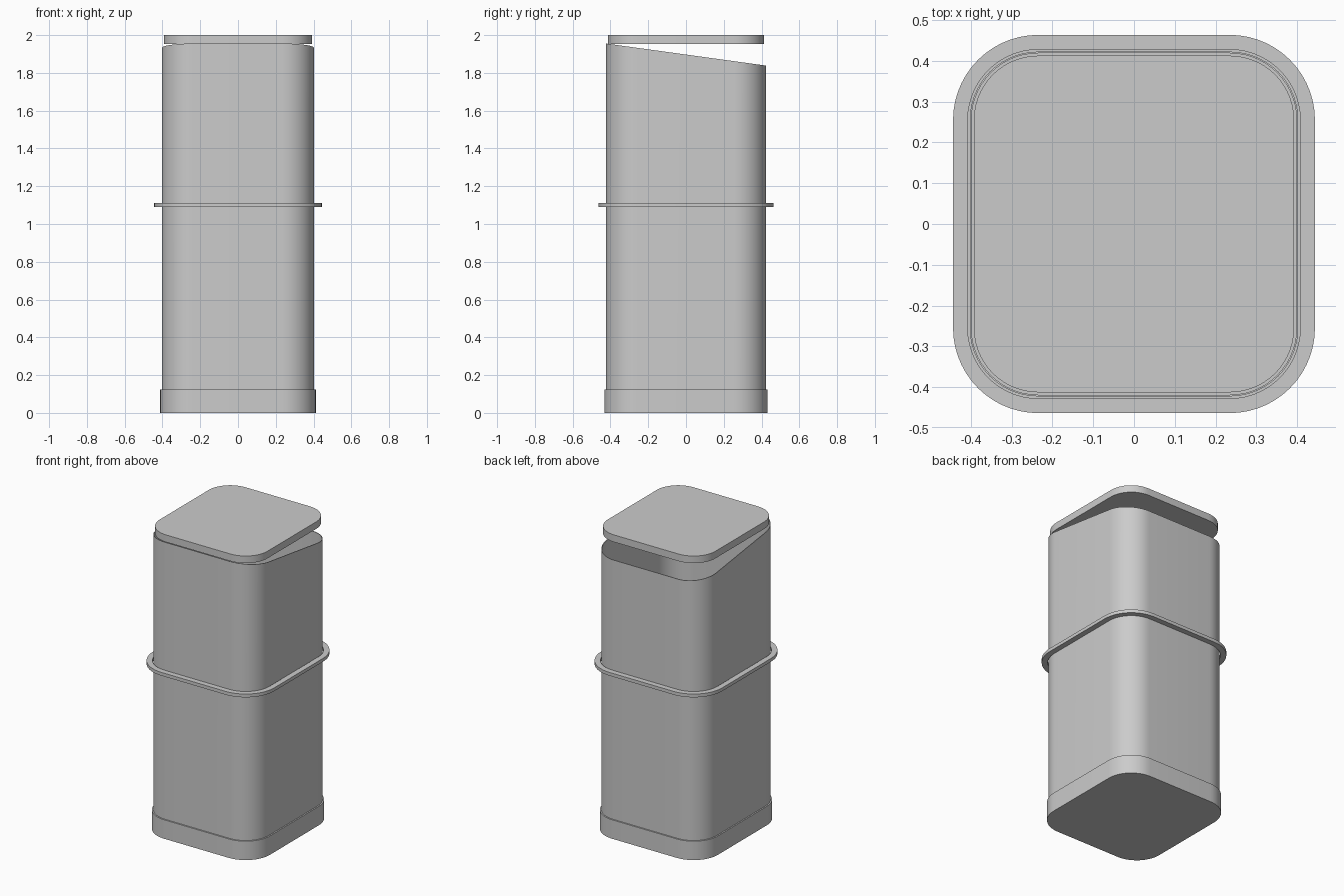
import bpy, bmesh, math

cube = bpy.data.objects.get("Cube")
if cube:
    bpy.data.objects.remove(cube, do_unlink=True)

grey = bpy.data.materials.new("light_grey")
grey.use_nodes = True
COLOUR = (0.6, 0.6, 0.6, 1)
grey.diffuse_color = COLOUR
grey.node_tree.nodes["Principled BSDF"].inputs["Base Color"].default_value = COLOUR

CORE_X, CORE_Y = 0.235, 0.255    # straight part shared by every rounded outline
STEPS = 14


def outline(radius):
    """Rounded rectangle: the core grown outwards by radius."""
    points = []
    for corner, (sx, sy) in enumerate([(1, 1), (-1, 1), (-1, -1), (1, -1)]):
        for i in range(STEPS + 1):
            a = math.pi / 2 * (corner + i / STEPS)
            points.append((sx * CORE_X + radius * math.cos(a),
                           sy * CORE_Y + radius * math.sin(a)))
    return points


def build(name, sections, closed=False):
    """Skin a stack of (radius, height) sections; height may depend on y."""
    bm = bmesh.new()
    loops = []
    for radius, height in sections:
        z = height if callable(height) else (lambda y, h=height: h)
        loops.append([bm.verts.new((x, y, z(y))) for x, y in outline(radius)])
    pairs = list(zip(loops, loops[1:]))
    if closed:
        pairs.append((loops[-1], loops[0]))
    else:
        bm.faces.new(loops[0][::-1])
        bm.faces.new(loops[-1])
    for low, high in pairs:
        n = len(low)
        for i in range(n):
            j = (i + 1) % n
            bm.faces.new((low[i], low[j], high[j], high[i]))
    bmesh.ops.recalc_face_normals(bm, faces=bm.faces)
    mesh = bpy.data.meshes.new(name)
    bm.to_mesh(mesh)
    bm.free()
    mesh.materials.append(grey)
    obj = bpy.data.objects.new(name, mesh)
    bpy.context.collection.objects.link(obj)
    bpy.ops.object.select_all(action='DESELECT')
    obj.select_set(True)
    bpy.context.view_layer.objects.active = obj
    bpy.ops.object.shade_smooth_by_angle(angle=math.radians(30))
    return obj


def slanted_rim(y):
    return 1.897 - 0.138 * y


# Hollow body, rim falling towards the back
build("body", [(0.168, 0.02), (0.168, slanted_rim), (0.164, slanted_rim), (0.164, 0.12)])

# Foot around the bottom
build("base", [(0.177, 0), (0.177, 0.125)])

# Thin flange around the middle
build("middle_ring", [(0.173, 1.09), (0.209, 1.09), (0.209, 1.112), (0.173, 1.112)], closed=True)

# Flat lid, resting on the front rim
build("lid", [(0.158, 1.953), (0.158, 2.0)])
